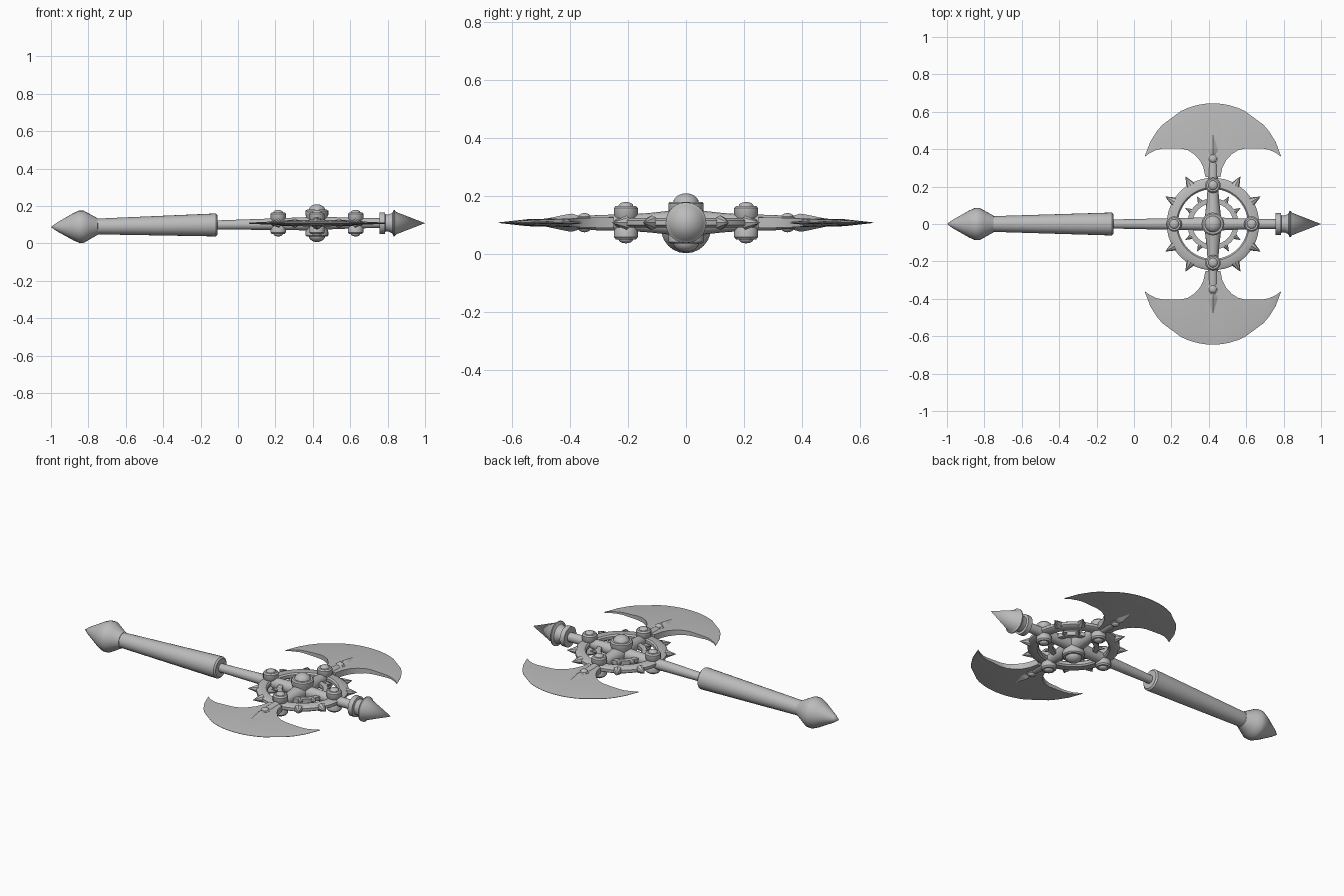
import bpy, bmesh, math
from mathutils import Vector, Matrix

cube = bpy.data.objects.get("Cube")
if cube:
    bpy.data.objects.remove(cube, do_unlink=True)

steel = bpy.data.materials.new("grey steel")
steel.use_nodes = True
GREY = (0.5, 0.5, 0.5, 1)
steel.diffuse_color = GREY
steel.node_tree.nodes["Principled BSDF"].inputs["Base Color"].default_value = GREY

CX, CZ = 0.422, 0.108
HUB = Vector((CX, 0, CZ))
UP = Vector((0, 0, 1))


def finish(name, bm, angle=35):
    bmesh.ops.remove_doubles(bm, verts=bm.verts, dist=1e-5)
    bmesh.ops.recalc_face_normals(bm, faces=bm.faces)
    mesh = bpy.data.meshes.new(name)
    bm.to_mesh(mesh)
    bm.free()
    obj = bpy.data.objects.new(name, mesh)
    bpy.context.collection.objects.link(obj)
    mesh.materials.append(steel)
    bpy.ops.object.select_all(action='DESELECT')
    obj.select_set(True)
    bpy.context.view_layer.objects.active = obj
    bpy.ops.object.shade_smooth_by_angle(angle=math.radians(angle))
    return obj


def lathe(name, profile, origin, direction, sides=24, closed=False):
    """Spin (distance, radius) points round an axis."""
    bm = bmesh.new()
    turn = Vector(direction).to_track_quat('Z', 'Y').to_matrix().to_4x4()
    place = Matrix.Translation(origin) @ turn
    rings = []
    for t, r in profile:
        rings.append([bm.verts.new(place @ Vector((r * math.cos(a), r * math.sin(a), t)))
                      for a in (math.tau * i / sides for i in range(sides))])
    pairs = list(zip(rings, rings[1:]))
    if closed:
        pairs.append((rings[-1], rings[0]))
    for a, b in pairs:
        for i in range(sides):
            j = (i + 1) % sides
            bm.faces.new((a[i], a[j], b[j], b[i]))
    bmesh.ops.dissolve_degenerate(bm, dist=1e-6, edges=bm.edges)
    return finish(name, bm)


def dome(base, radius, height, steps=5):
    """Profile of a rounded cap ending on the axis."""
    angles = [math.pi / 2 * i / steps for i in range(steps + 1)]
    return [(base + height * math.sin(a), radius * math.cos(a)) for a in angles]


# Handle, running slightly downhill to the pommel
butt = Vector((-1, 0, 0.087))
axis = Vector((1, 0, 0.013)).normalized()
lathe("pommel", [(0, 0), (0.03, 0.022), (0.12, 0.073), (0.15, 0.086), (0.175, 0.086),
                 (0.2, 0.072), (0.25, 0.044), (0.26, 0)], butt, axis)
lathe("grip", [(0.245, 0), (0.245, 0.042), (0.87, 0.061), (0.882, 0.061),
               (0.89, 0.052), (0.89, 0)], butt, axis)
lathe("shaft", [(0.88, 0.024), (1.2, 0.031), (1.4, 0.036)], butt, axis)

# Top spike with its collars
lathe("top_shaft", [(0.42, 0.036), (0.62, 0.028), (0.78, 0.026)], (0, 0, CZ), (1, 0, 0))
lathe("spike_collar", [(0.757, 0), (0.757, 0.058), (0.785, 0.058), (0.788, 0.045),
                       (0.806, 0.045), (0.825, 0.055), (0.832, 0.07), (0.838, 0.07),
                       (0.845, 0.06), (1, 0)], (0, 0, CZ), (1, 0, 0))

# Rings
lathe("outer_ring", [(-0.016, 0.195), (-0.016, 0.235), (-0.008, 0.247), (0.008, 0.247),
                     (0.016, 0.235), (0.016, 0.195), (0.008, 0.187), (-0.008, 0.187)],
      HUB, UP, 48, True)
lathe("inner_ring", [(-0.011, 0.11), (-0.011, 0.137), (0.011, 0.137), (0.011, 0.11)],
      HUB, UP, 40, True)
for k in range(12):
    a = math.tau * k / 12
    out = Vector((math.cos(a), math.sin(a), 0))
    if k % 3:
        lathe("outer_tooth", [(0.236, 0.025), (0.252, 0.019), (0.295, 0)], HUB, out, 8)
        lathe("inner_tooth", [(0.13, 0.016), (0.172, 0)], HUB, out, 8)

# Hub boss and domes on both faces
lathe("hub", [(-0.072, 0), (-0.072, 0.054), (-0.066, 0.061), (-0.045, 0.061), (-0.02, 0.05),
              (0.02, 0.05), (0.045, 0.061), (0.066, 0.061), (0.072, 0.054), (0.072, 0)], HUB, UP)
for s in (1, -1):
    lathe("hub_dome", dome(0.066, 0.045, 0.035), HUB, UP * s)


def stud(name, centre, k):
    """Pair of round caps clamping the ring."""
    lathe(name + "_core", [(-0.03 * k, 0.03 * k), (0.03 * k, 0.03 * k)], centre, UP)
    for s in (1, -1):
        lathe(name, [(0.012 * k, 0), (0.012 * k, 0.034 * k), (0.022 * k, 0.041 * k),
                     (0.05 * k, 0.041 * k), (0.058 * k, 0.034 * k), (0.058 * k, 0.025 * k)]
              + dome(0.058 * k, 0.025 * k, 0.013 * k), centre, UP * s, 20)


for s in (1, -1):
    stud("ring_stud_long", HUB + Vector((0.207 * s, 0, 0)), 1)
    stud("ring_stud_side", HUB + Vector((0, 0.207 * s, 0)), 1)
    # Side arm and its small stud
    lathe("side_arm", [(0.03, 0.044), (0.12, 0.034), (0.2, 0.028), (0.3, 0.027),
                       (0.37, 0.02)], HUB, (0, s, 0), 16)
    centre = HUB + Vector((0, 0.349 * s, 0))
    lathe("small_stud", [(-0.022, 0.021), (-0.018, 0.028), (0.018, 0.028), (0.022, 0.021)],
          centre, UP, 16)
    for t in (1, -1):
        lathe("small_dome", dome(0.02, 0.021, 0.013), centre, UP * t, 16)

    # Faceted dart lying over the blade
    dart = lathe("blade_dart", [(0.335, 0.022), (0.392, 0.05), (0.405, 0.048), (0.547, 0)],
                 (0, 0, 0), (0, s, 0), 4)
    dart.scale = (1, 1, 0.62)
    dart.location = HUB

# Crescent blades, thick at the inner edge and thin at the cutting edge
INNER = [(0, 0.25), (0.04, 0.25), (0.05, 0.3), (0.07, 0.34), (0.1, 0.373), (0.135, 0.395),
         (0.17, 0.403), (0.27, 0.403), (0.3, 0.397), (0.335, 0.381), (0.364, 0.36)]
R, MID = 0.376, 0.269
columns = [(-u, v) for u, v in reversed(INNER[1:])] + INNER
for s in (1, -1):
    bm = bmesh.new()
    rows = []
    for u, v in columns:
        edge = max(MID + math.sqrt(R * R - u * u), v + 0.002)
        thick = 0.003 + 0.017 * (1 - abs(u) / 0.364)
        # inner edge, shoulder, cutting edge: upper then lower side
        section = [(v, thick), (v + (edge - v) * 0.75, thick * 0.6), (edge, 0.001)]
        loop = section + [(y, -z) for y, z in reversed(section)]
        rows.append([bm.verts.new(HUB + Vector((u, s * y, z))) for y, z in loop])
    for a, b in zip(rows, rows[1:]):
        for i in range(6):
            j = (i + 1) % 6
            bm.faces.new((a[i], a[j], b[j], b[i]))
    bm.faces.new(rows[0])
    bm.faces.new(rows[-1])
    finish("axe_blade", bm, 25)
